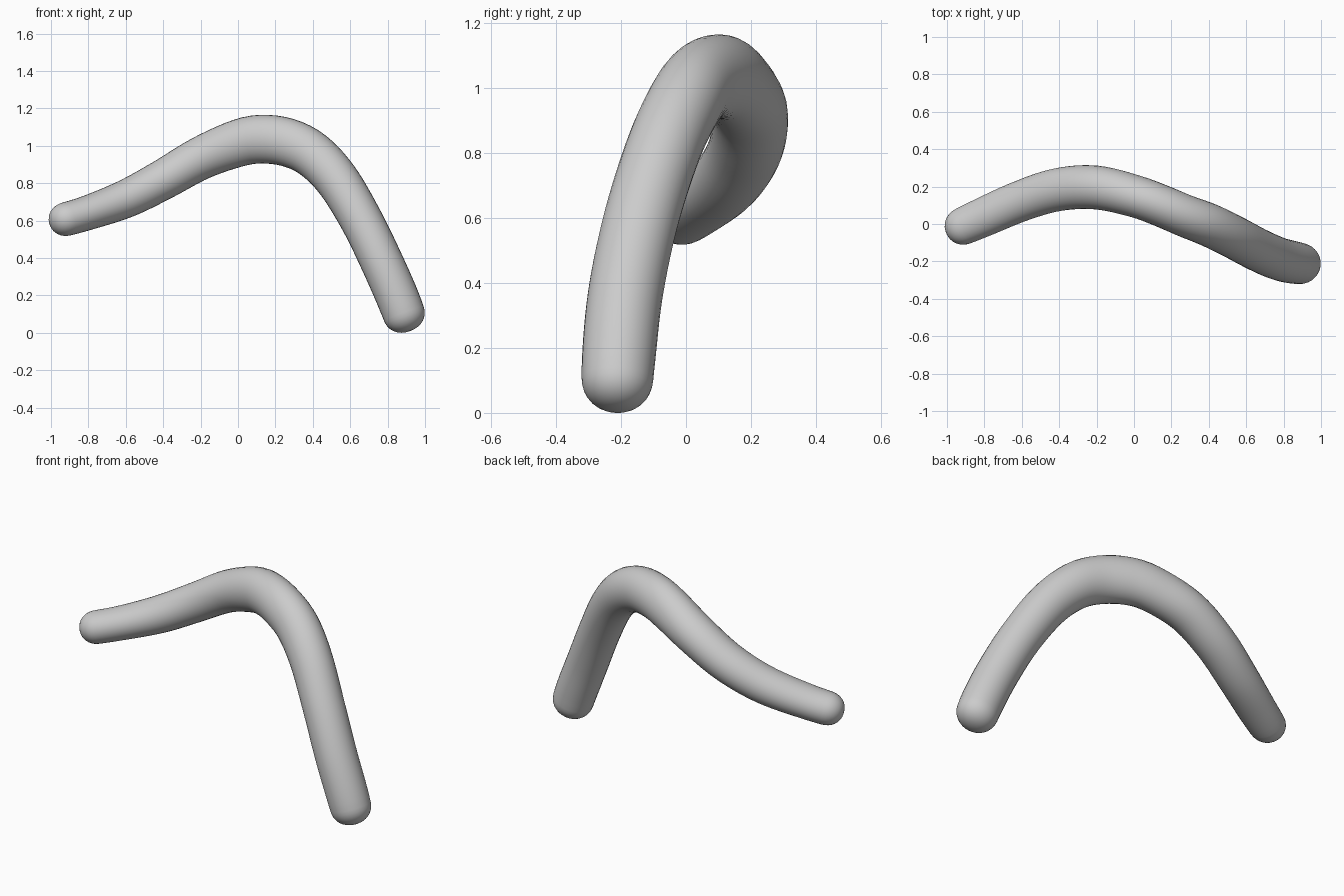
import bpy, bmesh, math
from mathutils import Vector

if "Cube" in bpy.data.objects:
    bpy.data.objects.remove(bpy.data.objects["Cube"])

# Centreline: x, y, z, half-width along y, half-width in the front plane
PATH = [
    (-1.00, -0.05, 0.585, 0.095, 0.090),
    (-0.82, 0.03, 0.635, 0.105, 0.092),
    (-0.60, 0.125, 0.715, 0.110, 0.102),
    (-0.40, 0.185, 0.818, 0.115, 0.108),
    (-0.20, 0.195, 0.932, 0.117, 0.115),
    (0.00, 0.150, 1.012, 0.113, 0.126),
    (0.13, 0.104, 1.034, 0.112, 0.130),
    (0.27, 0.045, 1.015, 0.113, 0.129),
    (0.40, -0.005, 0.950, 0.115, 0.124),
    (0.53, -0.068, 0.815, 0.115, 0.118),
    (0.66, -0.137, 0.600, 0.115, 0.114),
    (0.77, -0.185, 0.375, 0.115, 0.114),
    (0.86, -0.207, 0.170, 0.113, 0.114),
    (0.92, -0.215, 0.008, 0.105, 0.110),
]
SIDES, STEPS, CAP = 32, 8, 0.10


def catmull(a, b, c, d, t):
    return tuple(0.5 * (2*q + (r - p)*t + (2*p - 5*q + 4*r - s)*t*t
                        + (3*q - p - 3*r + s)*t**3)
                 for p, q, r, s in zip(a, b, c, d))


# Dense smooth path
ext = [tuple(2*a - b for a, b in zip(PATH[0], PATH[1]))] + PATH
ext.append(tuple(2*a - b for a, b in zip(PATH[-1], PATH[-2])))
dense = [catmull(*ext[i:i + 4], k / STEPS)
         for i in range(len(PATH) - 1) for k in range(STEPS)] + [PATH[-1]]
pos = [Vector(p[:3]) for p in dense]
dist = [0.0]
for a, b in zip(pos, pos[1:]):
    dist.append(dist[-1] + (b - a).length)
total = dist[-1]


def sample(s):
    i = max(k for k in range(len(dist) - 1) if dist[k] <= s + 1e-9)
    t = (s - dist[i]) / (dist[i + 1] - dist[i])
    return ([a + (b - a)*t for a, b in zip(dense[i], dense[i + 1])],
            (pos[min(i + 2, len(pos) - 1)] - pos[max(i - 1, 0)]).normalized())


# Ring positions, with denser rings rounding off both ends
cap = [CAP * (1 - math.cos(k * math.pi / 16)) for k in range(1, 9)]
body = [CAP + (total - 2*CAP) * k / 64 for k in range(1, 64)]
stations = cap + body + [total - c for c in reversed(cap)]

# Bent tube with rounded ends
bm = bmesh.new()
rings = []
for s in stations:
    p, tangent = sample(s)
    e = min(s, total - s)
    f = (1 - (1 - min(e / CAP, 1))**2.2)**(1 / 2.2)
    side = Vector((0, 1, 0))
    side = (side - tangent * side.dot(tangent)).normalized()
    up = side.cross(tangent)
    rings.append([bm.verts.new(Vector(p[:3])
                  + side * p[3] * f * math.cos(2*math.pi*j / SIDES)
                  + up * p[4] * f * math.sin(2*math.pi*j / SIDES))
                  for j in range(SIDES)])
for a, b in zip(rings, rings[1:]):
    for j in range(SIDES):
        k = (j + 1) % SIDES
        bm.faces.new((a[j], a[k], b[k], b[j]))
for ring, tip in ((rings[0], pos[0]), (rings[-1], pos[-1])):
    v = bm.verts.new(tip)
    for j in range(SIDES):
        bm.faces.new((ring[j], ring[(j + 1) % SIDES], v))
bmesh.ops.recalc_face_normals(bm, faces=bm.faces)
for face in bm.faces:
    face.smooth = True

# Settle on the ground
low = min(v.co.z for v in bm.verts)
bmesh.ops.translate(bm, verts=bm.verts, vec=(0, 0, -low))
mesh = bpy.data.meshes.new("bent_tube")
bm.to_mesh(mesh)
bm.free()
bpy.context.collection.objects.link(bpy.data.objects.new("bent_tube", mesh))
